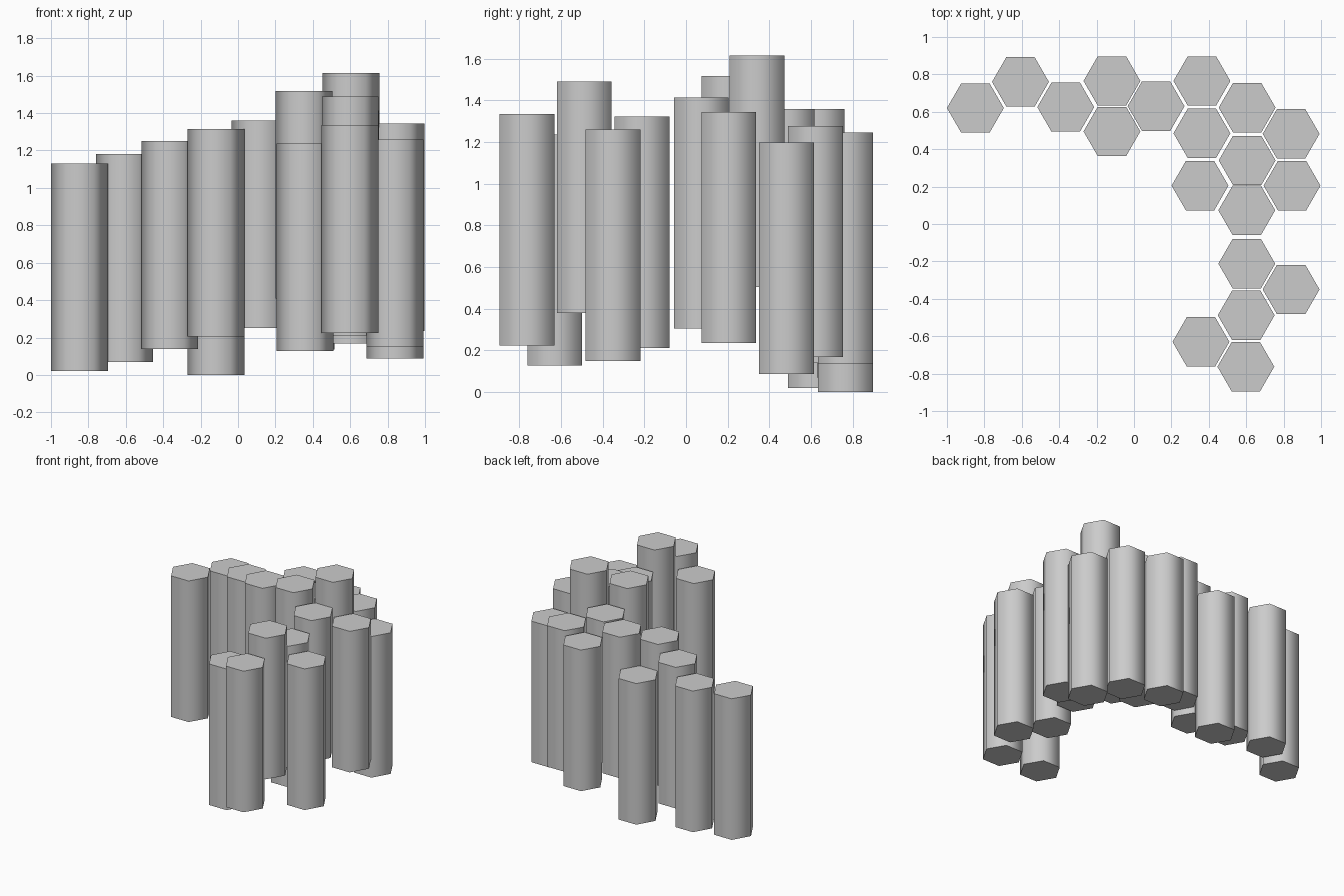
import bpy
import math

cube = bpy.data.objects.get("Cube")
if cube:
    bpy.data.objects.remove(cube, do_unlink=True)

# Single stone colour
stone = bpy.data.materials.new("light_grey_stone")
stone.use_nodes = True
stone.diffuse_color = (0.6, 0.6, 0.6, 1)
stone.node_tree.nodes["Principled BSDF"].inputs["Base Color"].default_value = (0.6, 0.6, 0.6, 1)

RADIUS = 0.152
HEIGHT = 1.11


def column(name, x, y, base):
    """Six-sided column with a corner towards +x, softly shaded round its sides."""
    bpy.ops.mesh.primitive_cylinder_add(
        vertices=6, radius=RADIUS, depth=HEIGHT, location=(x, y, base + HEIGHT / 2))
    ob = bpy.context.object
    ob.name = name
    # Turn the corners to point along x
    for v in ob.data.vertices:
        v.co.x, v.co.y = v.co.y, -v.co.x
    ob.data.materials.append(stone)
    bpy.ops.object.shade_smooth_by_angle(angle=math.radians(70))
    return ob


# Columns by group: (x, y, base height)
groups = {
    "right_wing_column": [
        (-0.848, 0.62, 0.02), (-0.607, 0.76, 0.07), (-0.365, 0.625, 0.14),
        (-0.118, 0.765, 0.0), (-0.118, 0.495, 0.205), (0.118, 0.63, 0.25)],
    "corner_column": [
        (0.363, 0.765, 0.135), (0.363, 0.485, 0.25), (0.605, 0.622, 0.168),
        (0.84, 0.482, 0.087), (0.605, 0.34, 0.505), (0.353, 0.205, 0.408),
        (0.603, 0.073, 0.305), (0.845, 0.205, 0.235)],
    "front_wing_column": [
        (0.603, -0.212, 0.212), (0.84, -0.35, 0.15), (0.6, -0.488, 0.38),
        (0.358, -0.63, 0.127), (0.598, -0.763, 0.225)],
}
for label, spots in groups.items():
    for i, (x, y, base) in enumerate(spots, 1):
        column(f"{label}_{i}", x, y, base)
